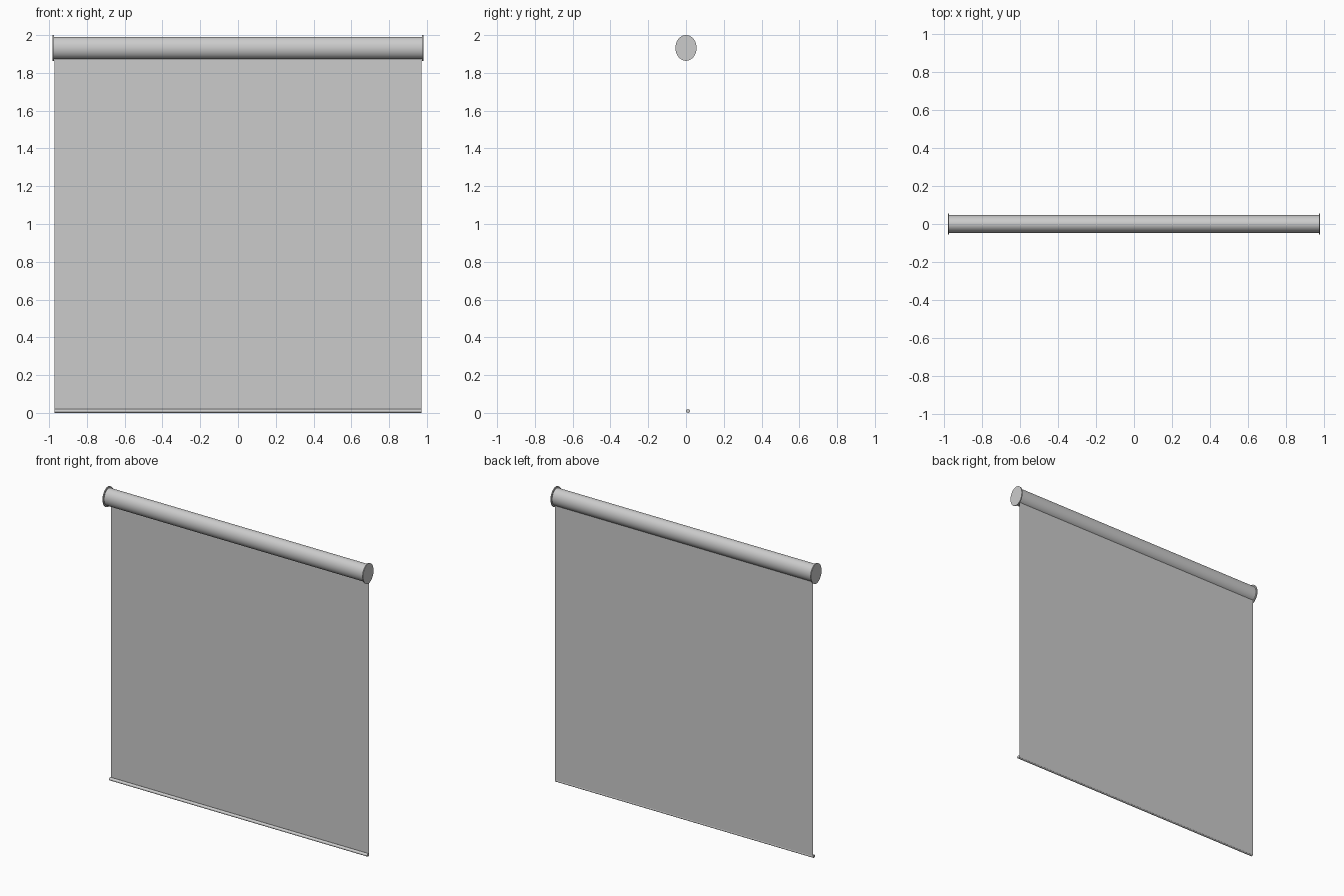
import bpy, math

if "Cube" in bpy.data.objects:
    bpy.data.objects.remove(bpy.data.objects["Cube"])


def elliptic_rod(name, x0, x1, cy, cz, ry, rz, sides=64):
    # Capped elliptical cylinder running along x
    bpy.ops.mesh.primitive_cylinder_add(
        vertices=sides, radius=1, depth=1,
        location=((x0 + x1) / 2, cy, cz), rotation=(0, math.pi / 2, 0))
    ob = bpy.context.object
    ob.name = name
    ob.scale = (rz, ry, x1 - x0)
    bpy.ops.object.transform_apply(location=False, rotation=True, scale=True)
    bpy.ops.object.shade_smooth_by_angle(angle=math.radians(30))
    return ob


# Roller housing
CZ = 1.932
elliptic_rod("roller_tube", -0.974, 0.974, 0, CZ, 0.048, 0.058)

# Flanged end caps
for side, x0, x1 in (("left", -0.981, -0.974), ("right", 0.974, 0.981)):
    elliptic_rod(side + "_end_cap", x0, x1, 0, CZ, 0.056, 0.068)

# Weighted bottom bar, in front of the fabric
elliptic_rod("bottom_bar", -0.972, 0.972, 0.011, 0.011, 0.011, 0.011 * 0.9, 32).location.z = 0.0099

# Single thin fabric sheet hanging from the roller
mesh = bpy.data.meshes.new("fabric_sheet")
w, y, z0, z1 = 0.972, 0.021, 0.005, 1.88
mesh.from_pydata([(-w, y, z0), (w, y, z0), (w, y, z1), (-w, y, z1)], [], [(0, 1, 2, 3)])
sheet = bpy.data.objects.new("fabric_sheet", mesh)
bpy.context.collection.objects.link(sheet)
